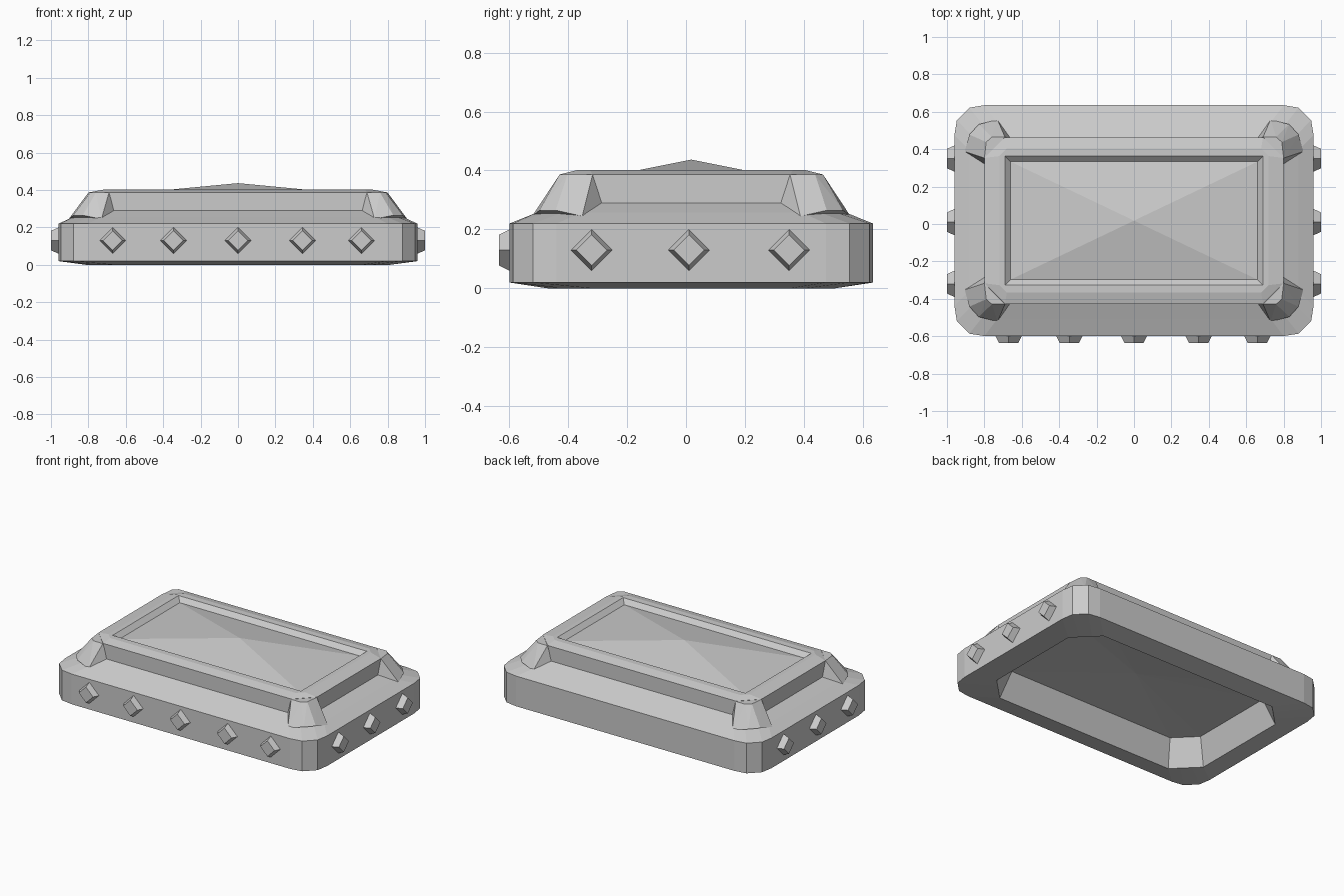
import bpy, bmesh
from mathutils import Vector

if "Cube" in bpy.data.objects:
    bpy.data.objects.remove(bpy.data.objects["Cube"])

CY = 0.018  # body sits slightly back because only the front has studs


def finish(bm, name):
    bmesh.ops.remove_doubles(bm, verts=bm.verts, dist=0.0005)
    bmesh.ops.recalc_face_normals(bm, faces=bm.faces)
    me = bpy.data.meshes.new(name)
    bm.to_mesh(me)
    bm.free()
    ob = bpy.data.objects.new(name, me)
    bpy.context.collection.objects.link(ob)
    return ob


def ring(bm, hx, hy, c, z, k=0.0):
    """Rectangle with cut corners: k=0 straight cut, k=1 rounded cut."""
    a, b = c * (0.67 - 0.17 * k), c * (0.33 - 0.25 * k)
    corner = [(c, 0), (a, b), (b, a), (0, c)]
    verts = []
    for sx, sy in ((1, 1), (1, -1), (-1, -1), (-1, 1)):
        pts = corner if sx * sy > 0 else corner[::-1]
        for dx, dy in pts:
            verts.append(bm.verts.new((sx * (hx - dx), CY + sy * (hy - dy), z)))
    return verts


# Body: one shell from the hollow underside, round the rim, up to the top panel
bm = bmesh.new()
rings = [ring(bm, *r) for r in (
    (0.75, 0.42, 0.13, 0.17),        # underside recess
    (0.81, 0.485, 0.15, 0.0),        # foot
    (0.96, 0.617, 0.16, 0.02, 1),    # outer band
    (0.96, 0.617, 0.16, 0.22, 1),
    (0.88, 0.525, 0.15, 0.257, 0.5), # shoulder
    (0.80, 0.445, 0.13, 0.29),
    (0.80, 0.445, 0.11, 0.387),      # upper wall
    (0.72, 0.385, 0.04, 0.402),      # top frame
    (0.69, 0.345, 0.0, 0.402),
    (0.66, 0.315, 0.0, 0.374))]      # sunken panel edge
for lo, hi in zip(rings, rings[1:]):
    for i in range(16):
        j = (i + 1) % 16
        bm.faces.new((lo[i], lo[j], hi[j], hi[i]))
for loop, z in ((rings[0], 0.20), (rings[-1], 0.437)):
    tip = bm.verts.new((0, CY, z))
    for i in range(16):
        bm.faces.new((loop[i], loop[(i + 1) % 16], tip))
finish(bm, "body")

# Corner buttresses flaring out from the upper wall
BUTTRESS = [(0.69, 0.447, 0.386), (0.76, 0.447, 0.386), (0.79, 0.42, 0.386),
            (0.80, 0.335, 0.386), (0.66, 0.44, 0.29), (0.795, 0.30, 0.29),
            (0.77, 0.52, 0.265), (0.83, 0.515, 0.265), (0.88, 0.46, 0.265),
            (0.88, 0.40, 0.265), (0.73, 0.54, 0.245), (0.905, 0.37, 0.245),
            (0.70, 0.36, 0.25)]
for name, sx, sy in (("back_right", 1, 1), ("back_left", -1, 1),
                     ("front_right", 1, -1), ("front_left", -1, -1)):
    bm = bmesh.new()
    vs = [bm.verts.new((sx * x, CY + sy * y, z)) for x, y, z in BUTTRESS]
    res = bmesh.ops.convex_hull(bm, input=vs)
    junk = [v for v in bm.verts if not v.link_faces]
    bmesh.ops.delete(bm, geom=junk, context='VERTS')
    finish(bm, "corner_buttress_" + name)


# Diamond studs: tapered blocks turned 45 degrees
def stud(name, base, normal, depth):
    n = Vector(normal)
    up = Vector((0, 0, 1))
    side = up.cross(n)
    bm = bmesh.new()
    loops = []
    for d, r in ((-0.01, 0.072), (0.0, 0.07), (depth, 0.052)):
        c = Vector(base) + n * d
        loops.append([bm.verts.new(c + o * r) for o in (side, up, -side, -up)])
    for lo, hi in zip(loops, loops[1:]):
        for i in range(4):
            j = (i + 1) % 4
            bm.faces.new((lo[i], lo[j], hi[j], hi[i]))
    bm.faces.new(loops[-1])
    bm.faces.new(loops[0][::-1])
    finish(bm, name)


for i, x in enumerate((-0.67, -0.345, 0, 0.345, 0.66)):
    stud(f"front_stud_{i + 1}", (x, CY - 0.617, 0.13), (0, -1, 0), 0.036)
for i, y in enumerate((-0.32, 0.01, 0.35)):
    for s, label in ((1, "right"), (-1, "left")):
        stud(f"{label}_stud_{i + 1}", (s * 0.96, y, 0.13), (s, 0, 0), 0.04)
